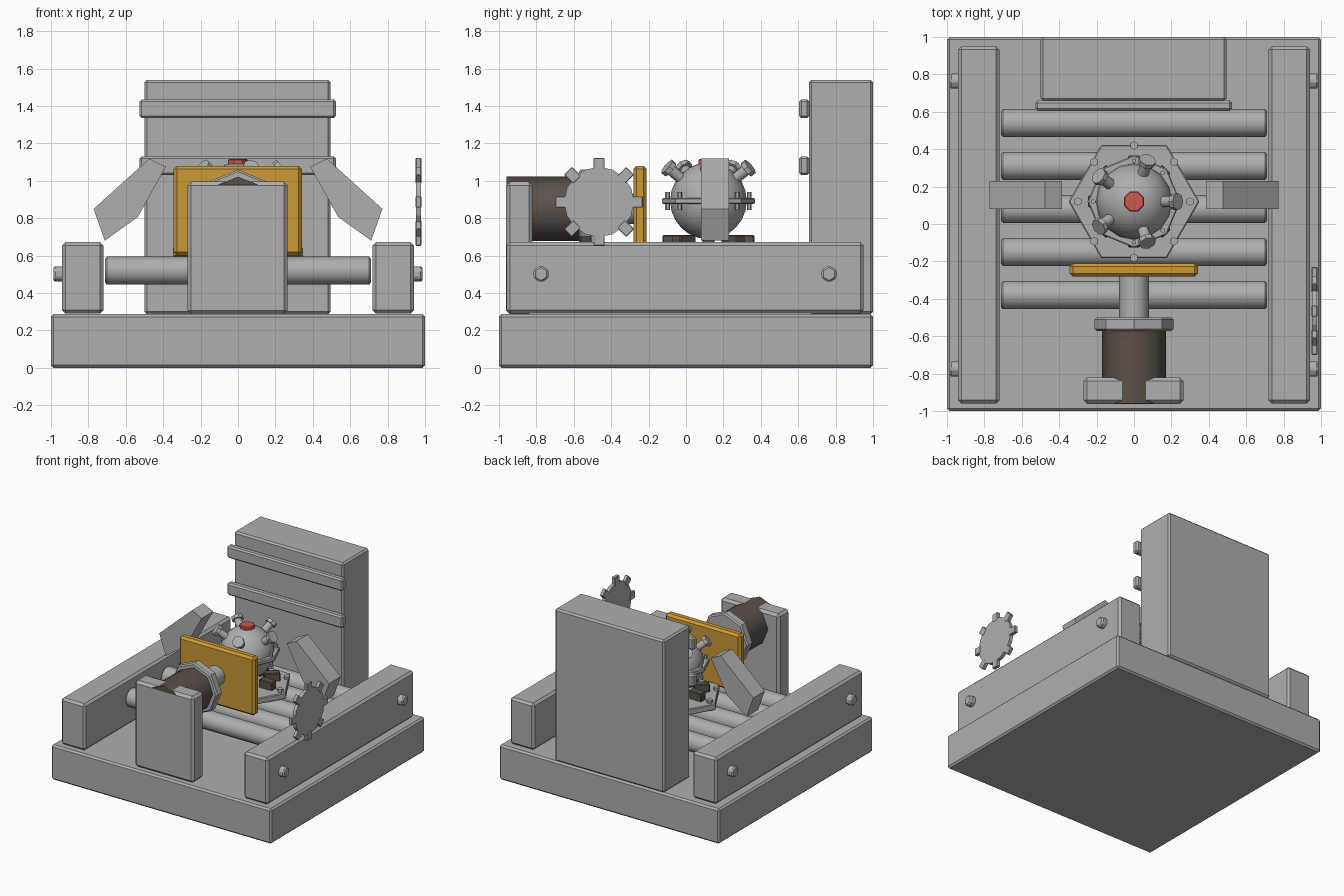
import bpy, bmesh, math
from mathutils import Matrix, Vector

if "Cube" in bpy.data.objects:
    bpy.data.objects.remove(bpy.data.objects["Cube"])


def mat(name, col):
    m = bpy.data.materials.new(name)
    m.diffuse_color = (*col, 1)
    m.use_nodes = True
    m.node_tree.nodes["Principled BSDF"].inputs["Base Color"].default_value = m.diffuse_color
    return m


GREY = mat("grey_metal", (0.42, 0.43, 0.42))
GOLD = mat("gold_plate", (0.60, 0.32, 0.035))
RED = mat("red_cap", (0.60, 0.10, 0.08))
BROWN = mat("dark_brown", (0.105, 0.085, 0.068))


def finish(name, bm, material, bevel=0, smooth=0):
    bmesh.ops.recalc_face_normals(bm, faces=bm.faces)
    me = bpy.data.meshes.new(name)
    bm.to_mesh(me)
    bm.free()
    me.materials.append(material)
    ob = bpy.data.objects.new(name, me)
    bpy.context.collection.objects.link(ob)
    if bevel:
        b = ob.modifiers.new("bevel", 'BEVEL')
        b.width, b.segments, b.limit_method = bevel, 1, 'ANGLE'
        b.angle_limit = math.radians(50)
    if smooth:
        bpy.ops.object.select_all(action='DESELECT')
        ob.select_set(True)
        bpy.context.view_layer.objects.active = ob
        bpy.ops.object.shade_smooth_by_angle(angle=math.radians(smooth))
    return ob


def box(name, x, y, z, material=GREY, bevel=0.014):
    bm = bmesh.new()
    size = Matrix.Diagonal((x[1] - x[0], y[1] - y[0], z[1] - z[0], 1))
    mid = Matrix.Translation((sum(x) / 2, sum(y) / 2, sum(z) / 2))
    bmesh.ops.create_cube(bm, size=1, matrix=mid @ size)
    return finish(name, bm, material, bevel)


def rod(name, a, b, r, n, material=GREY, bevel=0, smooth=0, twist=0):
    """Cylinder with n sides running from point a to point b."""
    a, b = Vector(a), Vector(b)
    d = b - a
    if abs(d.x) == d.length:
        rot = Matrix.Rotation(math.pi / 2, 4, 'Y')
    elif abs(d.y) == d.length:
        rot = Matrix.Rotation(math.pi / 2, 4, 'X')
    else:
        rot = d.to_track_quat('Z', 'Y').to_matrix().to_4x4()
    bm = bmesh.new()
    bmesh.ops.create_cone(bm, cap_ends=True, segments=n, radius1=r, radius2=r, depth=d.length,
                          matrix=Matrix.Translation((a + b) / 2) @ rot @ Matrix.Rotation(twist, 4, 'Z'))
    return finish(name, bm, material, bevel, smooth)


# Base slab, side rails and rail bolts
box("base", (-1, 1), (-1, 1), (0, 0.287))
for s in (-1, 1):
    box("side_rail", sorted((s * 0.72, s * 0.94)), (-0.96, 0.95), (0.29, 0.672), bevel=0.018)
    for y in (-0.775, 0.765):
        rod("rail_bolt", (s * 0.93, y, 0.502), (s * 0.987, y, 0.502), 0.046, 6, bevel=0.01)

# Conveyor rollers
for i in range(5):
    y = 0.54 - 0.23 * i
    rod("roller", (-0.71, y, 0.52), (0.71, y, 0.52), 0.075, 16, bevel=0.01, smooth=30)

# Rear tower with two bands
box("rear_tower", (-0.5, 0.495), (0.658, 1.0), (0.287, 1.54))
for z in (1.335, 1.03):
    box("tower_band", (-0.527, 0.523), (0.605, 0.66), (z, z + 0.1), bevel=0.012)

# Press: stand, motor, flange, piston, plate
box("press_stand", (-0.27, 0.265), (-0.962, -0.82), (0.287, 0.995), bevel=0.02)
rod("press_motor", (0, -0.96, 0.85), (0, -0.55, 0.85), 0.172, 8, BROWN, smooth=50)
rod("motor_flange", (0, -0.572, 0.85), (0, -0.5, 0.85), 0.21, 8, bevel=0.01)
rod("press_piston", (0, -0.51, 0.85), (0, -0.27, 0.85), 0.08, 12, smooth=40)
box("press_plate", (-0.344, 0.342), (-0.282, -0.21), (0.6, 1.08), GOLD, 0.018)

# Hexagonal carrier plate with bolts and feet around the sphere
C = Vector((0, 0.12, 0))
rod("carrier_plate", C + Vector((0, 0, 0.595)), C + Vector((0, 0, 0.645)), 0.35, 6,
    twist=math.pi / 2, bevel=0.006)
for i in range(8):
    t = i * math.pi / 4
    u = Vector((math.cos(t), math.sin(t), 0))
    p = C + 0.3 * u
    rod("carrier_bolt", p + Vector((0, 0, 0.64)), p + Vector((0, 0, 0.668)), 0.023, 6)
    bm = bmesh.new()
    bmesh.ops.create_cube(bm, size=1, matrix=Matrix.Translation(C + 0.185 * u + Vector((0, 0, 0.675)))
                          @ Matrix.Rotation(t, 4, 'Z') @ Matrix.Diagonal((0.12, 0.065, 0.07, 1)))
    finish("sphere_foot", bm, BROWN, 0.006)
    q = C + 0.218 * u
    rod("ring_bolt", q + Vector((0, 0, 0.845)), q + Vector((0, 0, 0.94)), 0.013, 6)

# Sphere, equator ring and top cap
bm = bmesh.new()
bmesh.ops.create_uvsphere(bm, u_segments=16, v_segments=12, radius=0.205,
                          matrix=Matrix.Translation(C + Vector((0, 0, 0.893))))
finish("sphere_body", bm, GREY, smooth=40)
rod("equator_ring", C + Vector((0, 0, 0.876)), C + Vector((0, 0, 0.908)), 0.248, 8, bevel=0.006)
rod("top_cap", C + Vector((0, 0, 1.085)), C + Vector((0, 0, 1.116)), 0.058, 8, RED,
    bevel=0.006, twist=math.pi / 8)

# Five horns around the upper half
for i in range(5):
    t = i * math.tau / 5
    e = math.radians(38)
    d = Vector((math.cos(t) * math.cos(e), math.sin(t) * math.cos(e), math.sin(e)))
    o = C + Vector((0, 0, 0.893))
    rod("horn_stem", o + d * 0.17, o + d * 0.275, 0.03, 8, smooth=50)
    rod("horn_head", o + d * 0.27, o + d * 0.298, 0.046, 8)

# Angled side arms
arm = [(0.475, 1.118), (0.772, 0.85), (0.712, 0.68), (0.535, 0.807), (0.386, 1.075)]
for s in (-1, 1):
    bm = bmesh.new()
    f = bm.faces.new([bm.verts.new((s * x, 0.08, z)) for x, z in arm])
    r = bmesh.ops.extrude_face_region(bm, geom=[f])
    bmesh.ops.translate(bm, vec=(0, 0.15, 0), verts=[v for v in r["geom"] if isinstance(v, bmesh.types.BMVert)])
    finish("side_arm", bm, GREY)

# Toothed wheel above the right rail
G = Vector((0.965, -0.465, 0.887))
rod("gear_disc", G - Vector((0.014, 0, 0)), G + Vector((0.014, 0, 0)), 0.187, 16)
for i in range(8):
    bm = bmesh.new()
    bmesh.ops.create_cube(bm, size=1, matrix=Matrix.Translation(G) @ Matrix.Rotation(i * math.pi / 4, 4, 'X')
                          @ Matrix.Translation((0, 0, 0.2)) @ Matrix.Diagonal((0.03, 0.06, 0.07, 1)))
    finish("gear_tooth", bm, GREY, 0.004)
